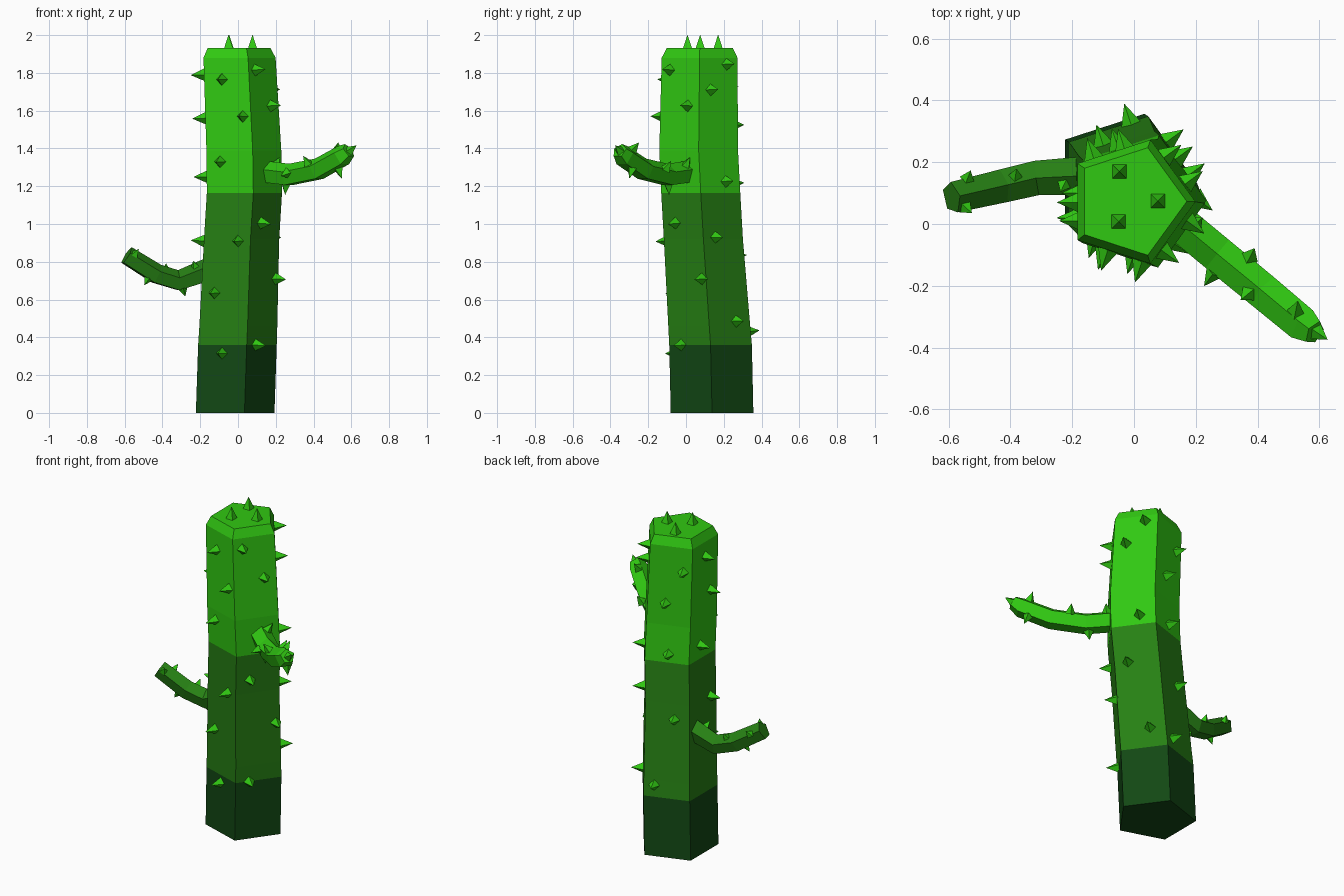
import bpy, bmesh, math
from mathutils import Vector
from mathutils.bvhtree import BVHTree

if "Cube" in bpy.data.objects:
    bpy.data.objects.remove(bpy.data.objects["Cube"])


def material(name, rgb):
    m = bpy.data.materials.new(name)
    m.diffuse_color = (*rgb, 1)
    m.use_nodes = True
    m.node_tree.nodes["Principled BSDF"].inputs["Base Color"].default_value = m.diffuse_color
    return m


BRIGHT = material("bright green", (0.03, 0.58, 0.006))
MID = material("middle green", (0.02, 0.22, 0.007))
DARK = material("dark green", (0.006, 0.065, 0.007))


def finish(bm, name, mats):
    bmesh.ops.recalc_face_normals(bm, faces=bm.faces[:])
    me = bpy.data.meshes.new(name)
    for m in mats:
        me.materials.append(m)
    tree = BVHTree.FromBMesh(bm)
    bm.to_mesh(me)
    bm.free()
    bpy.context.collection.objects.link(bpy.data.objects.new(name, me))
    return tree


def loft(rings):
    """Skin a stack of rings and close both ends."""
    bm = bmesh.new()
    rows = [[bm.verts.new(p) for p in r] for r in rings]
    n = len(rows[0])
    for a, b in zip(rows, rows[1:]):
        for i in range(n):
            j = (i + 1) % n
            bm.faces.new((a[i], a[j], b[j], b[i]))
    bm.faces.new(rows[0])
    bm.faces.new(rows[-1])
    return bm


def pentagon(c, u, v, r):
    return [Vector(c) + r * (math.cos(k * math.tau / 5) * u + math.sin(k * math.tau / 5) * v)
            for k in range(5)]


# Trunk: leaning five-sided column (x, y, z, radius), coloured in height bands
X, Y, Z = Vector((1, 0, 0)), Vector((0, 1, 0)), Vector((0, 0, 1))
levels = [(-0.037, 0.138, 0, 0.23), (-0.025, 0.13, 0.36, 0.23), (-0.02, 0.123, 0.46, 0.228),
          (-0.002, 0.092, 0.92, 0.22), (0.013, 0.078, 1.165, 0.22), (0.01, 0.067, 1.39, 0.219),
          (-0.012, 0.072, 1.88, 0.211), (-0.012, 0.073, 1.933, 0.183)]
bm = loft([pentagon((x, y, z), X, Y, r) for x, y, z, r in levels])
for f in bm.faces:
    h = f.calc_center_median().z
    f.material_index = 2 if h < 0.36 else 1 if h < 1.165 else 0
trunk = finish(bm, "trunk", [BRIGHT, MID, DARK])


# Arms: five-sided tubes along a bent path
def arm(name, path, radii, mat):
    pts = [Vector(p) for p in path]
    rings = []
    for i, p in enumerate(pts):
        t = (pts[min(i + 1, len(pts) - 1)] - pts[max(i - 1, 0)]).normalized()
        side = t.cross(Z).normalized()
        rings.append(pentagon(p, side.cross(t), side, radii[i]))
    return finish(loft(rings), name, [mat])


right_arm = arm("right_arm",
                [(0.08, 0.06, 1.28), (0.27, -0.097, 1.257), (0.42, -0.22, 1.287),
                 (0.55, -0.328, 1.36), (0.585, -0.352, 1.388)],
                [0.062, 0.062, 0.061, 0.059, 0.042], BRIGHT)
left_arm = arm("left_arm",
               [(-0.1, 0.158, 0.775), (-0.19, 0.155, 0.742), (-0.315, 0.149, 0.697),
                (-0.43, 0.122, 0.732), (-0.59, 0.085, 0.832)],
               [0.066, 0.064, 0.059, 0.057, 0.053], MID)

# Spikes: four-sided pyramids planted on the surfaces
bm = bmesh.new()


def spike(loc, normal, r=0.034, h=0.07):
    q = normal.to_track_quat('Z', 'Y')
    turn = math.pi / 4 if normal.z > 0.9 else 0
    base = [bm.verts.new(loc + q @ Vector((r * math.cos(turn + k * math.pi / 2),
                                           r * math.sin(turn + k * math.pi / 2), -0.004)))
            for k in range(4)]
    tip = bm.verts.new(loc + normal * h)
    bm.faces.new(base)
    for k in range(4):
        bm.faces.new((base[k], base[(k + 1) % 4], tip))


# Trunk spikes, as (across, height) seen from each side
views = {
    "front": [(-0.085, 1.765), (0.025, 1.57), (-0.095, 1.33), (0, 0.91), (-0.125, 0.635), (-0.085, 0.315)],
    "right": [(-0.085, 1.815), (0.01, 1.625), (-0.055, 1.005), (0.085, 0.71), (-0.025, 0.36),
              (0.215, 1.845), (0.13, 1.71), (0.21, 1.225), (0.155, 0.93), (0.265, 0.485)],
    "left": [(0.07, 1.79), (0.01, 1.56), (0.1, 1.25), (0.02, 0.91)],
    "back": [(-0.13, 1.73), (-0.03, 1.525), (-0.05, 1.215), (-0.1, 0.83), (-0.01, 0.43)],
    "top": [(-0.047, 0.17), (0.077, 0.075), (-0.05, 0.008)],
}
rays = {
    "front": lambda a, b: ((a, -2, b), Y),
    "back": lambda a, b: ((a, 2, b), -Y),
    "right": lambda a, b: ((2, a, b), -X),
    "left": lambda a, b: ((-2, a, b), X),
    "top": lambda a, b: ((a, b, 3), -Z),
}
for side, spots in views.items():
    for a, b in spots:
        origin, direction = rays[side](a, b)
        loc, normal, _, _ = trunk.ray_cast(Vector(origin), direction)
        if loc:
            spike(loc, normal)

# Arm spikes, planted below the given tip points
arm_tips = [
    (right_arm, 0.03, 0.055, [(0.4, -0.07, 1.32), (0.22, -0.21, 1.25), (0.34, -0.25, 1.37),
                              (0.53, -0.25, 1.43), (0.55, -0.3, 1.24), (0.62, -0.37, 1.41),
                              (0.22, 0.02, 1.35), (0.25, -0.09, 1.16)]),
    (left_arm, 0.025, 0.04, [(-0.53, 0.17, 0.84), (-0.53, 0.04, 0.86), (-0.5, 0.09, 0.67),
                             (-0.38, 0.18, 0.79), (-0.28, 0.13, 0.62), (-0.24, 0.1, 0.81)]),
]
for tree, r, h, tips in arm_tips:
    for p in tips:
        loc, normal, _, _ = tree.find_nearest(Vector(p))
        spike(loc, normal, r, h)
finish(bm, "spikes", [BRIGHT])
